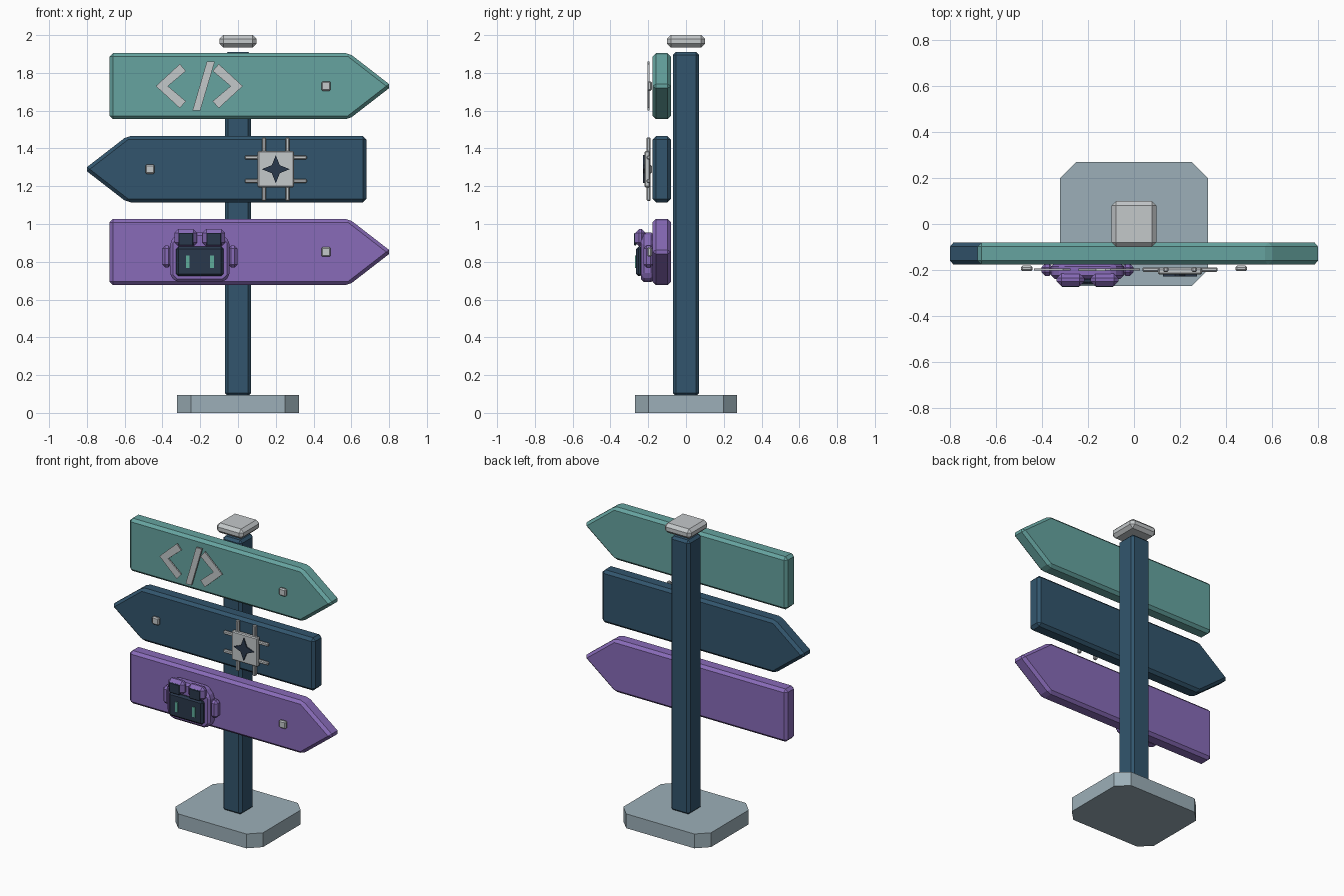
import bpy, bmesh, math

if "Cube" in bpy.data.objects:
    bpy.data.objects.remove(bpy.data.objects["Cube"])


def material(name, r, g, b):
    lin = [((c / 255 + 0.055) / 1.055) ** 2.4 for c in (r, g, b)]
    m = bpy.data.materials.new(name)
    m.diffuse_color = (*lin, 1)
    m.use_nodes = True
    m.node_tree.nodes["Principled BSDF"].inputs["Base Color"].default_value = m.diffuse_color
    return m


TEAL = material("teal", 102, 164, 160)
NAVY = material("navy", 50, 85, 109)
PURPLE = material("purple", 136, 107, 184)
LIGHT = material("light grey", 196, 200, 202)
STONE = material("stone", 156, 175, 184)
DARK = material("dark slate", 42, 56, 76)
GLOW = material("eye green", 95, 172, 155)


def prism(name, outline, y0, y1, mat, bevel=0.0):
    """Extrude an x-z outline from y0 (front) to y1 (back)."""
    bm = bmesh.new()
    front = [bm.verts.new((x, y0, z)) for x, z in outline]
    back = [bm.verts.new((x, y1, z)) for x, z in outline]
    bm.faces.new(front)
    bm.faces.new(back[::-1])
    n = len(outline)
    for i in range(n):
        j = (i + 1) % n
        bm.faces.new((front[j], front[i], back[i], back[j]))
    bmesh.ops.recalc_face_normals(bm, faces=bm.faces)
    mesh = bpy.data.meshes.new(name)
    bm.to_mesh(mesh)
    bm.free()
    mesh.materials.append(mat)
    ob = bpy.data.objects.new(name, mesh)
    bpy.context.collection.objects.link(ob)
    if bevel:
        mod = ob.modifiers.new("chamfer", "BEVEL")
        mod.width = bevel
        mod.segments = 1
        mod.limit_method = "ANGLE"
    return ob


def box(name, x0, x1, y0, y1, z0, z1, mat, bevel=0.0):
    return prism(name, [(x0, z0), (x1, z0), (x1, z1), (x0, z1)], y0, y1, mat, bevel)


# Base slab with cut corners: outline drawn flat, then laid down
X, Y, C = 0.322, 0.27, 0.072
base = prism("base", [(-X, -Y + C), (-X + C, -Y), (X - C, -Y), (X, -Y + C),
                      (X, Y - C), (X - C, Y), (-X + C, Y), (-X, Y - C)],
             -0.095, 0, STONE)
base.rotation_euler.x = -math.pi / 2

# Post and floating cap
box("post", -0.07, 0.07, -0.07, 0.07, 0.09, 1.91, NAVY, 0.016)
box("cap", -0.098, 0.098, -0.1, 0.1, 1.935, 2.0, LIGHT, 0.02)

# Arrow boards, each with a small pin near its point
for name, z, side, mat in (("top", 1.73, 1, TEAL), ("middle", 1.29, -1, NAVY),
                           ("bottom", 0.852, 1, PURPLE)):
    h = 0.175
    outline = [(-0.68, z - h), (0.588, z - h), (0.814, z), (0.588, z + h), (-0.68, z + h)]
    prism(name + "_board", [(side * x, v) for x, v in outline], -0.177, -0.08, mat, 0.018)
    px = side * 0.466
    box(name + "_pin", px - 0.025, px + 0.025, -0.205, -0.181, z - 0.025, z + 0.025, LIGHT, 0.007)

# Angle brackets and slash on the top board
cx, cz = -0.205, 1.73
bracket = [(-0.23, 0), (-0.103, 0.117), (-0.071, 0.08), (-0.166, 0),
           (-0.071, -0.08), (-0.103, -0.117)]
for name, s in (("left_bracket", 1), ("right_bracket", -1)):
    prism(name, [(cx + s * x, cz + z) for x, z in bracket], -0.203, -0.194, LIGHT)
prism("slash", [(cx - 0.036, cz - 0.13), (cx + 0.005, cz - 0.13),
                (cx + 0.082, cz + 0.13), (cx + 0.04, cz + 0.13)], -0.205, -0.193, LIGHT)

# Chip with legs and a four-pointed star on the middle board
cx, cz = 0.2, 1.29
box("chip", cx - 0.096, cx + 0.096, -0.22, -0.19, cz - 0.096, cz + 0.096, LIGHT, 0.006)
for s in (-1, 1):
    o = s * 0.062
    box("chip_leg_vertical", cx + o - 0.011, cx + o + 0.011, -0.209, -0.187,
        cz - 0.168, cz + 0.168, LIGHT, 0.005)
    box("chip_leg_horizontal", cx - 0.164, cx + 0.164, -0.208, -0.188,
        cz + o - 0.011, cz + o + 0.011, LIGHT, 0.005)
star = []
for i in range(8):
    r = 0.074 if i % 2 == 0 else 0.03
    a = i * math.pi / 4
    star.append((cx + r * math.cos(a), cz + r * math.sin(a)))
prism("chip_star", star, -0.228, -0.219, DARK)

# Robot head on the bottom board
cx = -0.202
head = [(-0.125, 0.693), (0.125, 0.693), (0.158, 0.725), (0.158, 0.905),
        (0.115, 0.955), (-0.115, 0.955), (-0.158, 0.905), (-0.158, 0.725)]
prism("robot_head", [(cx + x, z) for x, z in head], -0.238, -0.17, PURPLE, 0.015)
box("robot_face", cx - 0.125, cx + 0.125, -0.264, -0.23, 0.724, 0.88, DARK, 0.012)
for s in (-1, 1):
    ox = cx + s * 0.074
    box("robot_goggle", ox - 0.06, ox + 0.06, -0.269, -0.215, 0.882, 0.973, PURPLE, 0.02)
    box("robot_goggle_lens", ox - 0.04, ox + 0.04, -0.274, -0.262, 0.885, 0.953, DARK, 0.004)
    ex = cx + s * 0.064
    box("robot_eye", ex - 0.01, ex + 0.01, -0.269, -0.262, 0.766, 0.832, GLOW)
    sx = cx + s * 0.175
    box("robot_ear", sx - 0.025, sx + 0.025, -0.225, -0.172, 0.77, 0.885, PURPLE, 0.016)
